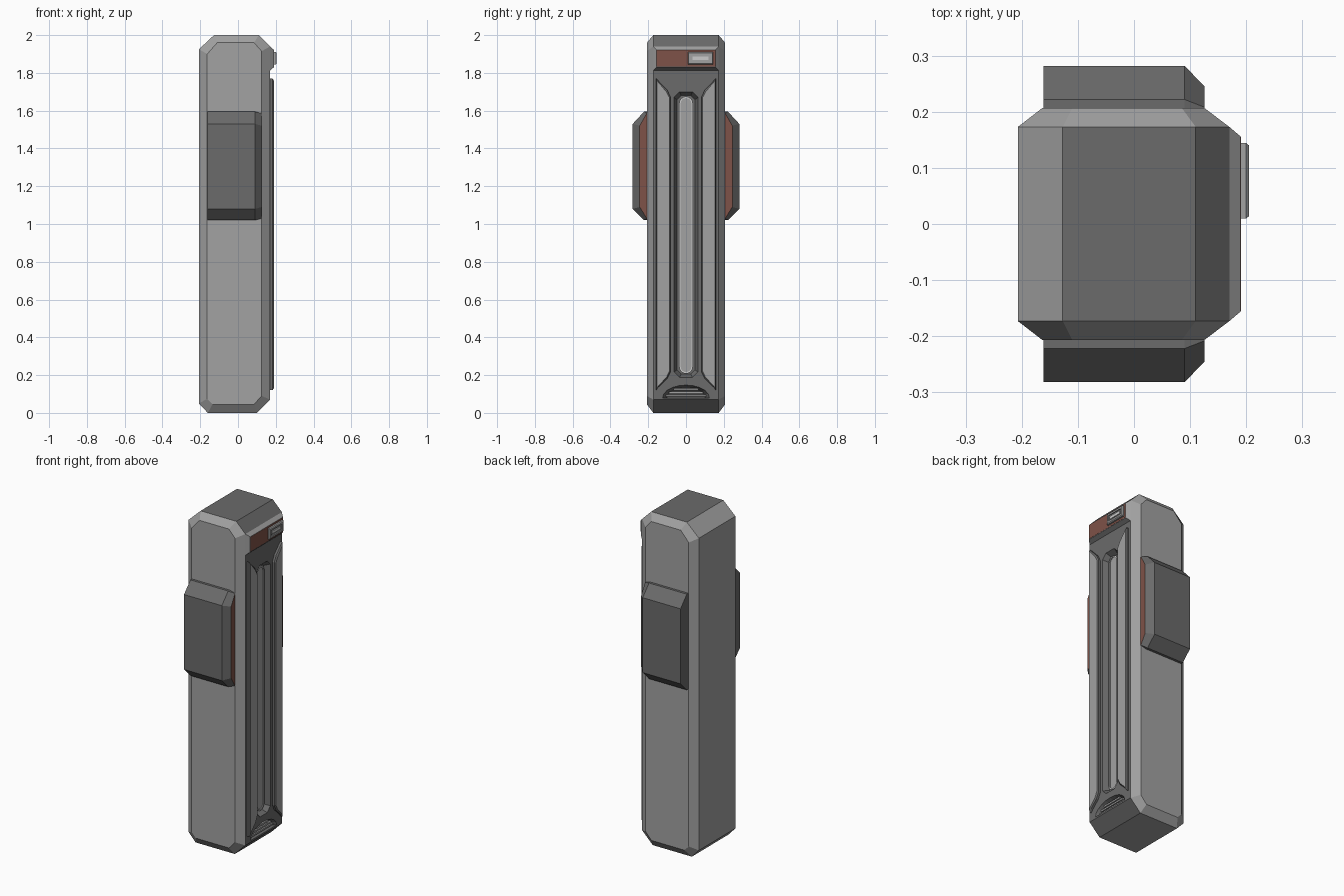
import bpy, bmesh, math

if "Cube" in bpy.data.objects:
    bpy.data.objects.remove(bpy.data.objects["Cube"])


def paint(name, r, g, b):
    mat = bpy.data.materials.new(name)
    mat.diffuse_color = (r, g, b, 1)
    mat.use_nodes = True
    mat.node_tree.nodes["Principled BSDF"].inputs["Base Color"].default_value = mat.diffuse_color
    return mat


GREY = paint("grey", .36, .36, .36)
DARK = paint("dark_grey", .145, .145, .145)
LIGHT = paint("light_grey", .6, .6, .6)
RED = paint("dull_red", .21, .085, .065)


def loft(name, rings, mat=GREY):
    """Skin a closed solid through rings of equal point count."""
    bm = bmesh.new()
    loops = [[bm.verts.new(p) for p in ring] for ring in rings]
    n = len(loops[0])
    for a, b in zip(loops, loops[1:]):
        for i in range(n):
            j = (i + 1) % n
            bm.faces.new((a[i], a[j], b[j], b[i]))
    bm.faces.new(loops[0])
    bm.faces.new(loops[-1])
    bmesh.ops.recalc_face_normals(bm, faces=bm.faces)
    me = bpy.data.meshes.new(name)
    bm.to_mesh(me)
    bm.free()
    me.materials.append(mat)
    ob = bpy.data.objects.new(name, me)
    bpy.context.collection.objects.link(ob)
    return ob


def stack_x(name, layers, mat=GREY):
    """Layers of (x, yz outline)."""
    return loft(name, [[(x, y, z) for y, z in pts] for x, pts in layers], mat)


def recolor(ob, mat, test):
    """Second material on the faces whose centre and normal pass the test."""
    ob.data.materials.append(mat)
    idx = len(ob.data.materials) - 1
    for p in ob.data.polygons:
        if test(p.center, p.normal):
            p.material_index = idx


def rect(y0, y1, z0, z1):
    return [(y0, z0), (y1, z0), (y1, z1), (y0, z1)]


def capsule(r, z0, z1, n=8):
    up = [(r * math.cos(math.pi * i / n), z1 - r + r * math.sin(math.pi * i / n)) for i in range(n + 1)]
    return up + [(-y, z0 + z1 - z) for y, z in up]


def slot(w, z0, z1, c):
    return [(-w, z0 + c), (-w + c, z0), (w - c, z0), (w, z0 + c),
            (w, z1 - c), (w - c, z1), (-w + c, z1), (-w, z1 - c)]


def arch(w, z0, h, n=10):
    return [(w * math.cos(math.pi * i / n), z0 + h * math.sin(math.pi * i / n)) for i in range(n + 1)]


def cut(target, cutter):
    cutter.hide_render = True
    mod = target.modifiers.new("cut", 'BOOLEAN')
    mod.operation = 'DIFFERENCE'
    mod.solver = 'EXACT'
    mod.object = cutter
    bpy.context.view_layer.objects.active = target
    bpy.ops.object.modifier_apply(modifier=mod.name)
    bpy.data.objects.remove(cutter)


# Main body: full side profile in the middle, inset profile on both flanks
full = [(-.207, .05), (-.16, 0), (.10, 0), (.17, .07),
        (.17, 1.94), (.11, 2), (-.127, 2), (-.207, 1.925)]
inset = [(-.163, .075), (-.135, .045), (.085, .045), (.125, .09),
         (.125, 1.915), (.085, 1.96), (-.11, 1.96), (-.163, 1.90)]
body = loft("body", [[(x, y, z) for x, z in p] for y, p in
                     ((-.207, inset), (-.173, full), (.173, full), (.207, inset))])

# Central groove and arched thumb recess
cut(body, stack_x("groove_cutter", [(.135, slot(.047, .205, 1.68, .022)),
                                    (.172, slot(.065, .187, 1.70, .03)),
                                    (.20, slot(.065, .187, 1.70, .03))]))
cut(body, stack_x("arch_cutter", [(.135, arch(.10, .08, .055)), (.172, arch(.125, .08, .068)),
                                  (.20, arch(.125, .08, .068))]))

# Dark strip over the top and down the front, groove walls included
recolor(body, DARK, lambda c, n: abs(c.y) < .15 and c.x > -.1 and (n.z > .9 or c.x > .13))

# Capsule insert in the groove, with a pale rim
insert = stack_x("groove_insert", [(.13, capsule(.036, .208, 1.675)), (.15, capsule(.036, .208, 1.675))])
cut(insert, stack_x("insert_cutter", [(.145, capsule(.028, .216, 1.667)), (.17, capsule(.028, .216, 1.667))]))
recolor(insert, LIGHT, lambda c, n: c.x > .149)

# Ridges in the arched recess
for i, w in enumerate((.105, .09, .065)):
    z = .084 + i * .017
    stack_x(f"thumb_ridge_{i}", [(.13, rect(-w, w, z, z + .014)), (.158, rect(-w, w, z + .002, z + .012))])

# Raised rails either side of the groove: grey tops, dark sides
for s, side in ((-1, "left"), (1, "right")):
    base = [(.158, .12), (.148, .135), (.10, .18), (.083, .215), (.083, 1.675), (.10, 1.71), (.158, 1.77)]
    top = [(.153, .13), (.145, .145), (.104, .187), (.088, .22), (.088, 1.67), (.104, 1.70), (.153, 1.758)]
    rail = stack_x(f"rail_{side}", [(x, [(s * y, z) for y, z in p])
                                    for x, p in ((.165, base), (.183, base), (.19, top))])
    recolor(rail, DARK, lambda c, n: n.x < .95)

# Head block, coloured strip and button
head = stack_x("head_block", [(.16, rect(-.173, .173, 1.812, 1.94)), (.17, rect(-.173, .173, 1.812, 1.94)),
                              (.19, rect(-.156, .156, 1.83, 1.922))])
recolor(head, DARK, lambda c, n: n.z < -.5)
stack_x("head_strip", [(.185, rect(-.155, .155, 1.833, 1.92)), (.191, rect(-.155, .155, 1.833, 1.92))], RED)
button = stack_x("button", [(.185, rect(.01, .144, 1.845, 1.91)), (.20, rect(.01, .144, 1.845, 1.91)),
                            (.205, rect(.014, .14, 1.85, 1.905))])
cut(button, stack_x("button_cutter", [(.198, rect(.026, .128, 1.86, 1.895)), (.22, rect(.026, .128, 1.86, 1.895))]))
stack_x("button_bar", [(.19, rect(.034, .12, 1.869, 1.886)), (.203, rect(.034, .12, 1.869, 1.886))], LIGHT)

# Side pads with a bevelled front edge and coloured front ends
outer = [(.20, 1.02), (.222, 1.02), (.282, 1.08), (.282, 1.53), (.222, 1.595), (.20, 1.595)]
front = [(.20, 1.03), (.208, 1.03), (.245, 1.09), (.245, 1.52), (.208, 1.585), (.20, 1.585)]
for s, side in ((-1, "left"), (1, "right")):
    pad = stack_x(f"side_pad_{side}", [(x, [(s * y, z) for y, z in p])
                                       for x, p in ((-.161, outer), (.09, outer), (.126, front))], DARK)
    recolor(pad, RED, lambda c, n: n.x > .95)
